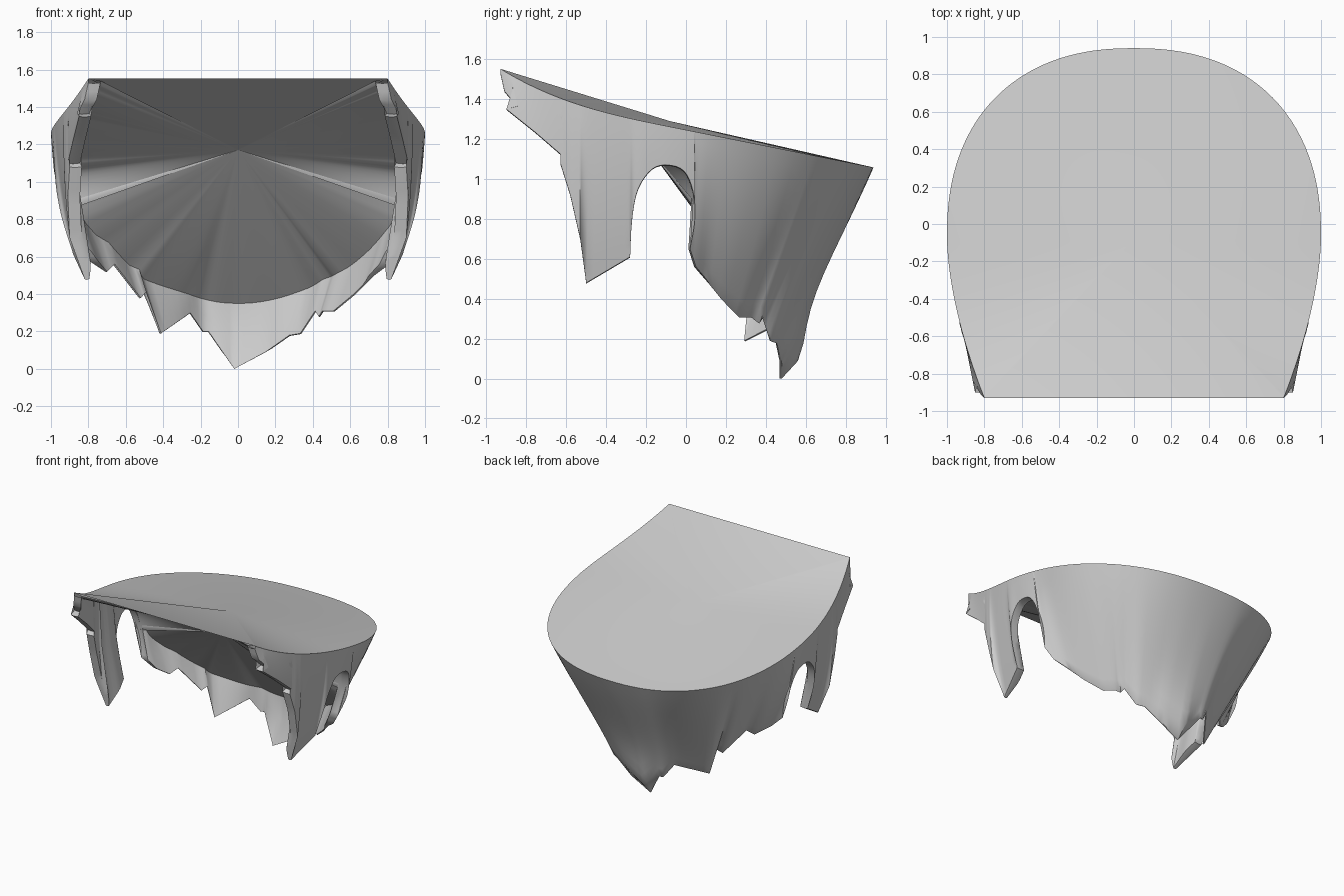
import bpy, bmesh, math
from mathutils import Vector

if "Cube" in bpy.data.objects:
    bpy.data.objects.remove(bpy.data.objects["Cube"])

CY = -0.07  # widest station of the outline

# hem of the right side, front corner -> front lock -> ear arch -> behind ear (mirrored later)
SIDE = [(.80, -.93, 1.53), (.82, -.91, 1.44), (.86, -.845, 1.365), (.85, -.90, 1.35),
        (.88, -.75, 1.23), (.91, -.60, 1.10), (.90, -.63, 1.08), (.91, -.58, .92),
        (.90, -.53, .70), (.82, -.50, .48), (.88, -.28, .61), (.94, -.27, .80),
        (.97, -.24, .95), (.98, -.17, 1.05), (.985, -.09, 1.07), (.98, -.01, 1.04),
        (.96, .035, .94), (.93, .045, .80), (.87, .02, .65)]
ARCH = range(10, 18)  # smooth part of the side hem
# ragged hem round the back, right to left
BACK = [(.81, .05, .56), (.73, .10, .50), (.63, .18, .40), (.52, .27, .31), (.46, .33, .31),
        (.44, .37, .28), (.42, .39, .31), (.34, .43, .19), (.28, .46, .18), (.15, .48, .09),
        (-.02, .48, 0), (-.16, .57, .2), (-.19, .56, .2), (-.26, .52, .3), (-.42, .30, .19),
        (-.50, .32, .41), (-.53, .29, .38), (-.67, .19, .56), (-.71, .14, .52), (-.80, .06, .58)]


def station(p):
    """Position along the rim: negative = right front, 0..pi = back, above pi = left front."""
    if p.y < CY:
        return p.y - CY if p.x > 0 else math.pi - (p.y - CY)
    return math.atan2(p.y - CY, p.x)


def rim(u):
    if 0 <= u <= math.pi:
        c, s, n = math.cos(u), math.sin(u), 2.3
        r = (abs(c) ** n + abs(s / 1.01) ** n) ** (-1 / n)
        x, y = r * c, CY + r * s
    else:
        d = -u if u < 0 else u - math.pi
        x = (1 - .2 * (d / .86) ** 1.7) * (1 if u < 0 else -1)
        y = CY - d
    z = 1.26 - .2 * (y - CY) if y > CY else 1.26 + .2 * (CY - y) + .12 * ((CY - y) / .86) ** 3
    return Vector((x, y, z))


def spline(p, i, t):
    """Catmull-Rom point between p[i] and p[i + 1]."""
    a, b, c = p[max(i - 1, 10)], p[i], p[i + 1]
    d = p[min(i + 2, len(p) - 1)]
    return .5 * (2 * b + (c - a) * t + (2 * a - 5 * b + 4 * c - d) * t ** 2
                 + (3 * b - a - 3 * c + d) * t ** 3)


# right side path with a rounded arch, then the full hem with long steps subdivided
raw = [Vector(p) for p in SIDE]
right = []
for i, p in enumerate(raw):
    right += [spline(raw, i, k / 4) for k in range(4)] if i in ARCH else [p]
pts = right + [Vector(p) for p in BACK] + [Vector((-p.x, p.y, p.z)) for p in reversed(right)]
hem = [pts[0]]
for a, b in zip(pts, pts[1:]):
    n = max(1, math.ceil((b - a).length / .05))
    hem += [a.lerp(b, i / n) for i in range(1, n + 1)]

# matching rim positions: always advancing, then smoothed to avoid creases
us = [station(h) for h in hem]
fwd, back = us[:], us[:]
for i in range(1, len(us)):
    fwd[i] = max(fwd[i], fwd[i - 1])
for i in range(len(us) - 2, -1, -1):
    back[i] = min(back[i], back[i + 1])
us = [(a + b) / 2 for a, b in zip(fwd, back)]
for _ in range(10):
    us = [-.86] + [(us[i - 1] + 2 * us[i] + us[i + 1]) / 4 for i in range(1, len(us) - 1)] + [math.pi + .86]

bm = bmesh.new()
ROWS = 12
cols = []
for u, h in zip(us, hem):
    top = rim(u)
    out = Vector((top.x, 0 if top.y < CY else top.y - CY, 0)).normalized()
    side = max(0, abs(out.x) - .3) / .7
    size = min(1, (top - h).length)
    tip = max(0, 1 - abs(h.x + .02) / .25) * min(1, max(0, (.57 - h.y) / .09))

    def wall(t):
        k = .12 * size ** 2 * side * t * (1 - t)
        k += tip * 1.3 * t ** 8 * (1 - t) - .16 * (1 - side) * t * t * (1 - t)
        return top.lerp(h, t) + out * k

    col = [bm.verts.new(wall(i / ROWS)) for i in range(ROWS + 1)]
    # rolled-in lip, wide at the sides and thin at the back
    w = min(.065, .015 + .5 * max(0, h.z - .46)) if h.y < .03 else max(.012, .065 - .5 * (h.y - .03))
    col.append(bm.verts.new(h - out * w * .4 + Vector((0, 0, -.004 if h.z > .1 else 0))))
    col.append(bm.verts.new(h - out * w))
    # lining climbs from the lip to the edge of the inner bowl
    if h.y < -.1:
        zr = min(top.z - .025, 1.17 - .52 * (top.y + .2))
    elif h.y < .05 and abs(h.x) > .79:
        zr = 1.12 - .27 * (h.y + .1) / .15
    else:
        zr = .35 + .5 * (min(abs(h.x), .83) / .83) ** 2
    zr = max(zr, h.z + .01)
    t = min(1, max(0, (top.z - zr) / max(.001, top.z - h.z)))
    w2 = max(w, .04)
    col.append(bm.verts.new(wall((1 + t) / 2) - out * (w + w2) / 2))
    col.append(bm.verts.new(wall(t) - out * w2))
    cols.append(col)

# outer wall, lip and lining
for a, b in zip(cols, cols[1:]):
    for i in range(len(a) - 1):
        bm.faces.new((a[i], a[i + 1], b[i + 1], b[i]))


def fan(loop, point):
    c = bm.verts.new(point)
    for a, b in zip(loop, loop[1:] + loop[:1]):
        bm.faces.new((a, b, c))


# shallow fan-shaped cap on top, hollow fan-shaped bowl underneath
fan([c[0] for c in cols], (0, -.08, 1.29))
fan([cols[0][0]] + [c[-1] for c in cols] + [cols[-1][0]], (0, -.2, 1.17))
bmesh.ops.remove_doubles(bm, verts=bm.verts, dist=.0008)
bmesh.ops.recalc_face_normals(bm, faces=bm.faces)

mesh = bpy.data.meshes.new("hair_shell")
bm.to_mesh(mesh)
bm.free()
obj = bpy.data.objects.new("hair_shell", mesh)
bpy.context.collection.objects.link(obj)
bpy.context.view_layer.objects.active = obj
obj.select_set(True)
bpy.ops.object.shade_smooth_by_angle(angle=math.radians(50))
